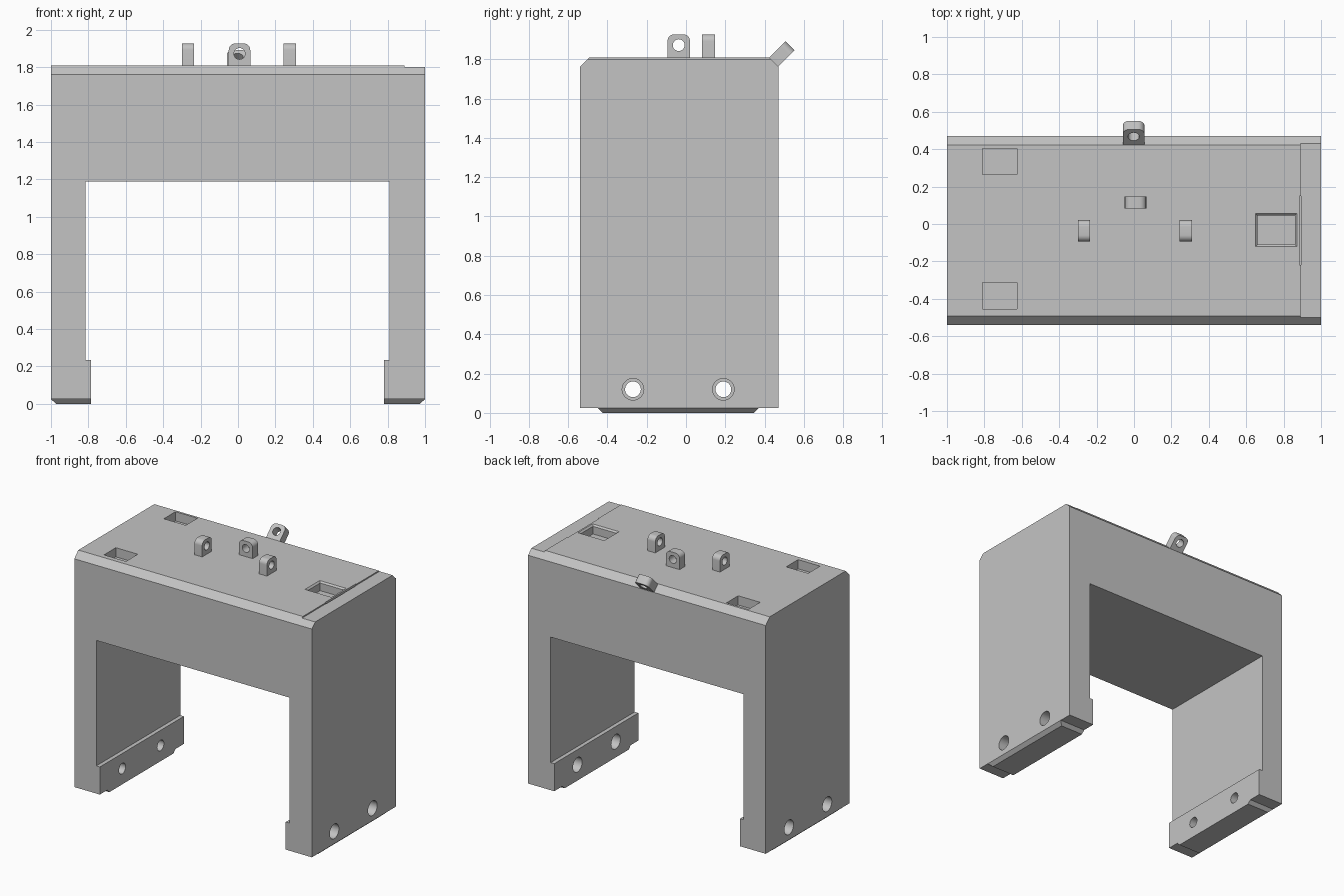
import bpy, bmesh, math
from mathutils import Matrix, Vector

if "Cube" in bpy.data.objects:
    bpy.data.objects.remove(bpy.data.objects["Cube"])

grey = bpy.data.materials.new("plain grey")
grey.use_nodes = True
grey.diffuse_color = (0.55, 0.55, 0.55, 1)
grey.node_tree.nodes["Principled BSDF"].inputs["Base Color"].default_value = (0.55, 0.55, 0.55, 1)


def finish(name, bm):
    bmesh.ops.recalc_face_normals(bm, faces=bm.faces)
    mesh = bpy.data.meshes.new(name)
    bm.to_mesh(mesh)
    bm.free()
    mesh.materials.append(grey)
    obj = bpy.data.objects.new(name, mesh)
    bpy.context.collection.objects.link(obj)
    return obj


def prism(name, points, direction):
    """Closed outline swept along a direction."""
    bm = bmesh.new()
    face = bm.faces.new([bm.verts.new(p) for p in points])
    swept = bmesh.ops.extrude_face_region(bm, geom=[face])
    verts = [v for v in swept["geom"] if isinstance(v, bmesh.types.BMVert)]
    bmesh.ops.translate(bm, verts=verts, vec=Vector(direction))
    return finish(name, bm)


def frustum(name, low, high):
    """Block between two rectangles, each given as x0, x1, y0, y1, z."""
    bm = bmesh.new()
    for x0, x1, y0, y1, z in (low, high):
        for x in (x0, x1):
            for y in (y0, y1):
                bm.verts.new((x, y, z))
    bmesh.ops.convex_hull(bm, input=bm.verts)
    bmesh.ops.dissolve_limit(bm, angle_limit=0.01, verts=bm.verts, edges=bm.edges)
    return finish(name, bm)


def box(name, x0, x1, y0, y1, z0, z1):
    return frustum(name, (x0, x1, y0, y1, z0), (x0, x1, y0, y1, z1))


def rod(name, start, end, radius):
    start, end = Vector(start), Vector(end)
    axis = end - start
    bm = bmesh.new()
    turn = axis.to_track_quat('Z', 'Y').to_matrix().to_4x4()
    bmesh.ops.create_cone(bm, cap_ends=True, segments=32, radius1=radius, radius2=radius,
                          depth=axis.length,
                          matrix=Matrix.Translation((start + end) / 2) @ turn)
    return finish(name, bm)


def cut(target, cutter):
    cutter.hide_render = True
    mod = target.modifiers.new("cut", 'BOOLEAN')
    mod.operation, mod.solver, mod.object = 'DIFFERENCE', 'EXACT', cutter
    bpy.context.view_layer.objects.active = target
    bpy.ops.object.modifier_apply(modifier=mod.name)
    bpy.data.objects.remove(cutter)


def smooth(obj):
    bpy.ops.object.select_all(action='DESELECT')
    obj.select_set(True)
    bpy.context.view_layer.objects.active = obj
    bpy.ops.object.shade_smooth_by_angle(angle=math.radians(30))


# Gantry body with chamfered top edges
FRONT, BACK, TOP, BASE, C = -0.54, 0.47, 1.81, 0.025, 0.048
side = [(FRONT, BASE), (BACK, BASE), (BACK, TOP - C), (BACK - C, TOP),
        (FRONT + C, TOP), (FRONT, TOP - C)]
body = prism("gantry_body", [(-1, y, z) for y, z in side], (2, 0, 0))

# Opening between the legs, narrower at the foot pads
arch = [(-0.785, -0.1), (-0.785, 0.235), (-0.815, 0.235), (-0.815, 1.19),
        (0.81, 1.19), (0.81, 0.235), (0.78, 0.235), (0.78, -0.1)]
cut(body, prism("opening", [(x, -1, z) for x, z in arch], (0, 2, 0)))

# Lowered strip and slit at one end of the top
cut(body, box("strip", 0.89, 1.1, -0.7, 0.7, TOP - 0.009, 2))
cut(body, box("slit", 0.884, 0.892, -0.22, 0.15, TOP - 0.03, 2))

# Rectangular pockets in the top
FLOOR = TOP - 0.07
for y0, y1 in ((0.265, 0.405), (-0.455, -0.312)):
    cut(body, box("pocket", -0.81, -0.625, y0, y1, FLOOR, 2))
cut(body, box("pocket", 0.66, 0.86, -0.11, 0.045, FLOOR, 2))
cut(body, frustum("pocket_rim", (0.66, 0.86, -0.11, 0.045, TOP - 0.012),
                  (0.648, 0.872, -0.122, 0.057, TOP + 0.001)))

# Bolt holes through the feet, stepped on one side
for y in (-0.27, 0.19):
    for x0, x1, r in ((0.7, 1.1, 0.055), (-1.1, -0.9, 0.055), (-0.95, -0.7, 0.04)):
        cut(body, rod("bolt_hole", (x0, y, 0.12), (x1, y, 0.12), r))
smooth(body)

# Tapered soles under the feet
frustum("left_sole", (0.78, 0.972, -0.425, 0.345, 0), (0.78, 1, -0.45, 0.37, BASE))
frustum("right_sole", (-0.972, -0.785, -0.425, 0.345, 0), (-1, -0.785, -0.45, 0.37, BASE))


def lug(name, place):
    """Upright eye with rounded upper corners, thin along its own y."""
    w, h, t, r = 0.0575, 0.117, 0.065, 0.035
    outline = [(-w, -0.005), (w, -0.005)]
    for start, cx in ((0, w - r), (90, r - w)):
        for i in range(9):
            a = math.radians(start + i * 11.25)
            outline.append((cx + r * math.cos(a), h - r + r * math.sin(a)))
    eye = prism(name, [(x, -t / 2, z) for x, z in outline], (0, t, 0))
    cut(eye, rod("eye_hole", (0, -0.1, 0.062), (0, 0.1, 0.062), 0.03))
    eye.data.transform(place)
    smooth(eye)


# Lifting eyes: a pair, a centre one and one leaning off the back chamfer
quarter = Matrix.Rotation(math.pi / 2, 4, 'Z')
for name, x in (("left_eye", 0.277), ("right_eye", -0.268)):
    lug(name, Matrix.Translation((x, -0.037, TOP)) @ quarter)
lug("centre_eye", Matrix.Translation((0.008, 0.115, TOP)))
lug("back_eye", Matrix.Translation((-0.002, BACK - C / 2, TOP - C / 2))
    @ Matrix.Rotation(-math.pi / 4, 4, 'X'))
